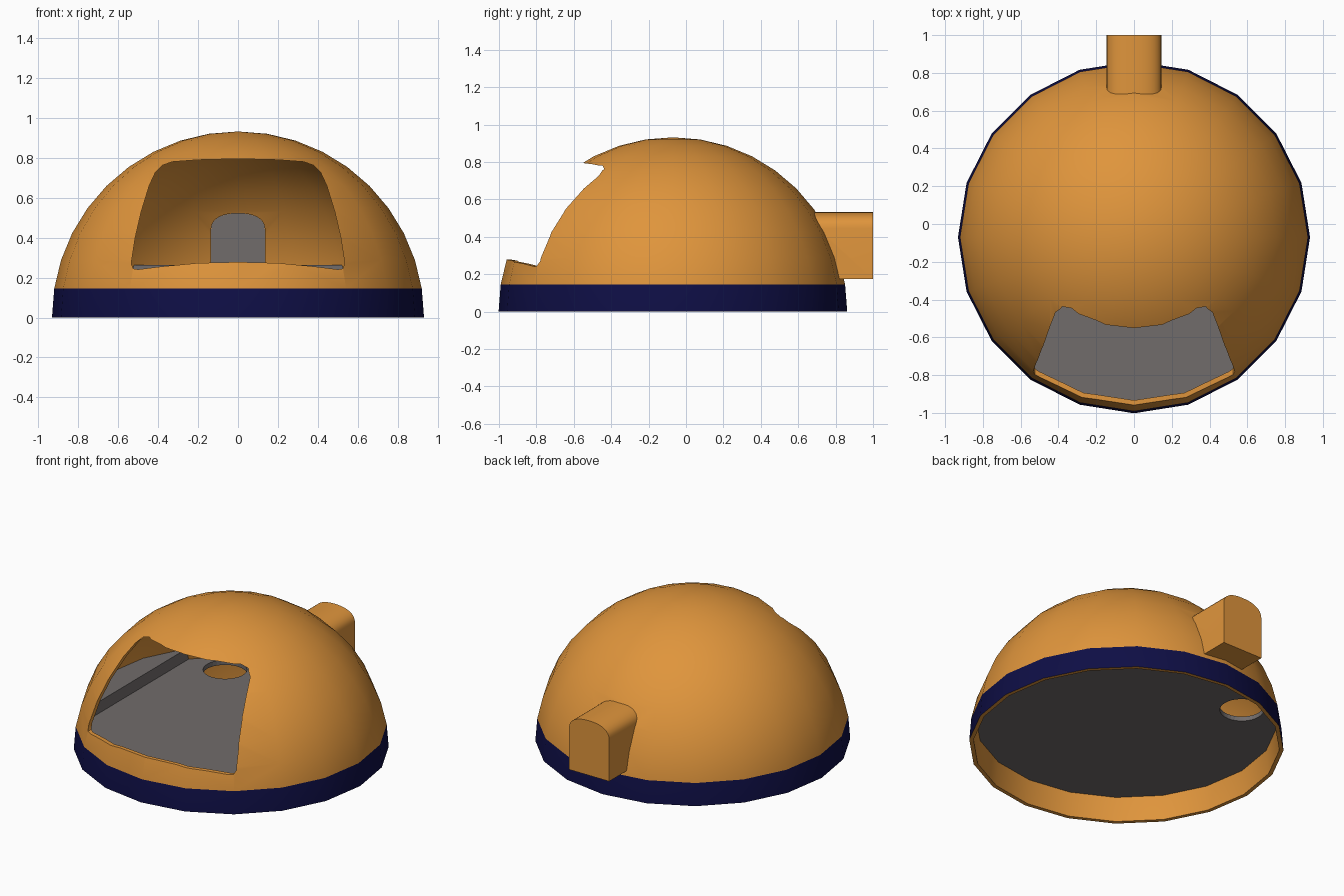
import bpy, bmesh, math

if "Cube" in bpy.data.objects:
    bpy.data.objects.remove(bpy.data.objects["Cube"])

CY, R, T, SEG = -0.07, 0.932, 0.025, 20   # dome centre, radius, wall, sides


def mat(name, col):
    m = bpy.data.materials.new(name)
    m.diffuse_color = (*col, 1)
    m.use_nodes = True
    m.node_tree.nodes["Principled BSDF"].inputs["Base Color"].default_value = m.diffuse_color
    return m


ORANGE = mat("orange", (0.74, 0.30, 0.045))
BLUE = mat("navy_blue", (0.0045, 0.0045, 0.06))
GREY = mat("warm_grey", (0.165, 0.150, 0.147))


def finish(name, bm, *mats):
    bmesh.ops.recalc_face_normals(bm, faces=bm.faces)
    me = bpy.data.meshes.new(name)
    bm.to_mesh(me)
    bm.free()
    ob = bpy.data.objects.new(name, me)
    bpy.context.collection.objects.link(ob)
    for m in mats:
        me.materials.append(m)
    return ob


def lathe(name, profile, *mats):
    """Closed solid from (radius, z) points that start and end on the axis or loop."""
    bm = bmesh.new()
    rings = []
    for r, z in profile:
        if r < 1e-5:
            rings.append([bm.verts.new((0, CY, z))] * SEG)
        else:
            rings.append([bm.verts.new((r * math.cos(2 * math.pi * i / SEG),
                                        CY + r * math.sin(2 * math.pi * i / SEG), z))
                          for i in range(SEG)])
    pairs = list(zip(rings, rings[1:]))
    if profile[0][0] > 0 and profile[-1][0] > 0:
        pairs.append((rings[-1], rings[0]))
    for a, b in pairs:
        for i in range(SEG):
            j = (i + 1) % SEG
            vs = list(dict.fromkeys((a[i], a[j], b[j], b[i])))
            if len(vs) > 2:
                bm.faces.new(vs)
    return finish(name, bm, *mats)


def prism(name, outline, y0, y1, m):
    """Extrude an (x, z) outline along y."""
    bm = bmesh.new()
    f = bm.faces.new([bm.verts.new((x, y0, z)) for x, z in outline])
    ext = bmesh.ops.extrude_face_region(bm, geom=[f])["geom"]
    bmesh.ops.translate(bm, vec=(0, y1 - y0, 0),
                        verts=[v for v in ext if isinstance(v, bmesh.types.BMVert)])
    return finish(name, bm, m)


def cut(ob, cutter):
    cutter.hide_render = True
    mod = ob.modifiers.new("cut", "BOOLEAN")
    mod.operation, mod.solver, mod.object = "DIFFERENCE", "EXACT", cutter
    with bpy.context.temp_override(object=ob, active_object=ob, selected_objects=[ob]):
        bpy.ops.object.modifier_apply(modifier=mod.name)
    bpy.data.objects.remove(cutter)


def smooth(ob, deg):
    bpy.ops.object.select_all(action="DESELECT")
    ob.select_set(True)
    bpy.context.view_layer.objects.active = ob
    bpy.ops.object.shade_smooth_by_angle(angle=math.radians(deg))


def quarter(r):
    return [(r * math.cos(math.radians(9 * k)) if k < 10 else 0,
             r * math.sin(math.radians(9 * k))) for k in range(11)]


def arch(w, z0, zs, z1):
    """Flat-bottomed arch outline."""
    pts = [(-w, z0), (w, z0)]
    for k in range(17):
        a = math.pi * k / 16
        c, s = math.cos(a), math.sin(a)
        pts.append((w * math.copysign(abs(c) ** 0.85, c),
                    zs + (z1 - zs) * abs(s) ** 0.85))
    return pts


# dome shell with a blue outer bottom band
dome = lathe("dome_shell", quarter(R) + quarter(R - T)[::-1], ORANGE, BLUE)
for p in dome.data.polygons:
    c = p.center
    out = p.normal.x * c.x + p.normal.y * (c.y - CY)
    if c.z < 0.1 and out > 0.3 and math.hypot(c.x, c.y - CY) > R - T * 0.9:
        p.material_index = 1

# front opening: rounded trapezoid with a bowed sill and head
half = [(0.2, 0.273), (0.38, 0.256), (0.50, 0.241), (0.525, 0.245), (0.535, 0.27),
        (0.515, 0.40), (0.485, 0.53), (0.445, 0.66), (0.415, 0.725), (0.38, 0.762),
        (0.33, 0.78), (0.2, 0.79)]
outline = [(0, 0.278)] + half + [(0, 0.795)] + [(-x, z) for x, z in half[::-1]]
cut(dome, prism("opening_cutter", outline, -1.2, -0.35, ORANGE))
cut(dome, prism("vent_cutter", arch(0.135, 0.185, 0.44, 0.522), 0.5, 1.2, ORANGE))
smooth(dome, 35)

# rear tunnel: thin arched duct with a closed end, trimmed to the dome
duct = prism("rear_duct", arch(0.145, 0.175, 0.445, 0.532), 0.6, 1.0, ORANGE)
cut(duct, prism("duct_cutter", arch(0.135, 0.185, 0.44, 0.522), 0.5, 0.985, ORANGE))
cut(duct, lathe("trim_cutter", [(0, -0.01), (R - 0.012, -0.01)] + quarter(R - 0.012)[1:], ORANGE))
smooth(duct, 35)
prism("duct_end_lining", arch(0.1345, 0.1855, 0.44, 0.5215), 0.978, 0.984, GREY)

# floor slab with a round hole
floor = lathe("floor", [(0, 0.156), (0.9, 0.156), (0.9, 0.186), (0, 0.186)], GREY)
bm = bmesh.new()
bmesh.ops.create_cone(bm, cap_ends=True, segments=32, radius1=0.13, radius2=0.13, depth=0.3)
bmesh.ops.translate(bm, vec=(-0.43, 0.48, 0.17), verts=bm.verts)
cut(floor, finish("hole_cutter", bm, GREY))

# raised kerb along the sides and back of the floor
kerb = lathe("floor_kerb", [(0, 0.18), (0.89, 0.18), (0.882, 0.262), (0, 0.262)], GREY)
cut(kerb, prism("kerb_cutter", [(-0.69, 0.1), (0.69, 0.1), (0.69, 0.4), (-0.69, 0.4)],
                -1.2, 0.62, GREY))
